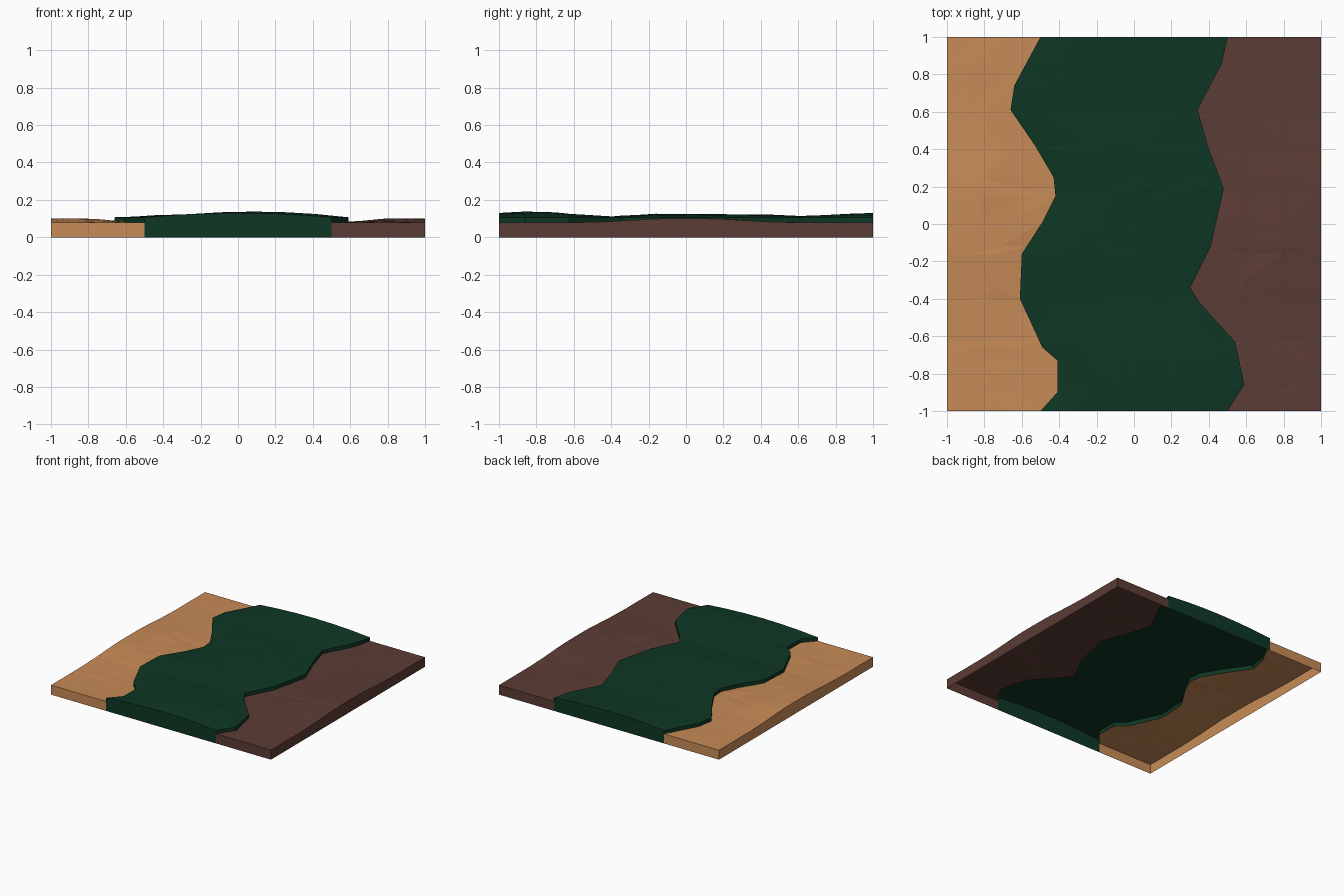
import bpy, bmesh, random

if "Cube" in bpy.data.objects:
    bpy.data.objects.remove(bpy.data.objects["Cube"])

random.seed(4)

# Wavy borders of the raised green strip, as (y, x), and its ridge height as (y, z)
LEFT = [(-1, -.5), (-.9, -.41), (-.73, -.41), (-.66, -.49), (-.4, -.61), (-.16, -.6), (.01, -.49),
        (.15, -.42), (.25, -.43), (.42, -.53), (.61, -.66), (.74, -.64), (1, -.5)]
RIGHT = [(-1, .5), (-.86, .59), (-.63, .54), (-.42, .35), (-.34, .3), (-.12, .41), (.19, .48),
         (.4, .4), (.61, .34), (.86, .47), (1, .5)]
RIDGE = [(-1, .13), (-.8, .143), (-.45, .11), (-.15, .125), (.4, .122), (.6, .112), (1, .13)]
ROWS = sorted({p[0] for p in LEFT + RIGHT})


def lerp_table(table, y):
    for (y0, v0), (y1, v1) in zip(table, table[1:]):
        if y <= y1:
            return v0 + (v1 - v0) * (y - y0) / (y1 - y0)
    return table[-1][1]


def smooth(t):
    t = min(1, max(0, t))
    return t * t * (3 - 2 * t)


def low_height(x, y):
    # flat ground with a gentle rise halfway along the outer edges
    return .078 + .022 * smooth(1.15 - abs(y) / .52) * smooth((abs(x) - .55) / .25)


def strip_height(x, y):
    a, b = lerp_table(LEFT, y), lerp_table(RIGHT, y)
    t = (x - a) / (b - a) * 2 - 1
    return .107 + (lerp_table(RIDGE, y) - .107) * (1 - t * t)


def material(name, srgb):
    m = bpy.data.materials.new(name)
    lin = [(c / 12.92 if c <= .04045 else ((c + .055) / 1.055) ** 2.4) for c in (v / 255 for v in srgb)]
    m.diffuse_color = (*lin, 1)
    m.use_nodes = True
    m.node_tree.nodes["Principled BSDF"].inputs["Base Color"].default_value = m.diffuse_color
    return m


def band(name, mat, xa, xb, height, columns, side_floor):
    """Open-bottomed slab between two borders; side_floor gives each side skirt's lower z."""
    bm = bmesh.new()
    grid = []
    for y in ROWS:
        row = []
        for i in range(columns + 1):
            t = i / columns
            x = xa(y) * (1 - t) + xb(y) * t
            z = height(x, y)
            if 0 < i < columns and abs(y) < 1:
                z += random.uniform(-.002, .002)
            row.append(bm.verts.new((x, y, z)))
        grid.append(row)
    # top surface, triangulated facets
    for r0, r1 in zip(grid, grid[1:]):
        for i in range(columns):
            a, b, c, d = r0[i], r0[i + 1], r1[i + 1], r1[i]
            tris = ((a, b, c), (a, c, d)) if random.random() < .5 else ((a, b, d), (b, c, d))
            for tri in tris:
                bm.faces.new(tri)

    # vertical walls
    def wall(line, floor):
        low = [bm.verts.new((v.co.x, v.co.y, floor(v.co.x, v.co.y))) for v in line]
        for i in range(len(line) - 1):
            bm.faces.new((line[i + 1], line[i], low[i], low[i + 1]))

    ground = lambda x, y: 0
    wall(grid[0], ground)
    wall(grid[-1][::-1], ground)
    for side, line in ((0, [r[0] for r in grid][::-1]), (1, [r[-1] for r in grid])):
        if side_floor[side]:
            wall(line, side_floor[side])
    me = bpy.data.meshes.new(name)
    bm.to_mesh(me)
    bm.free()
    me.materials.append(mat)
    bpy.context.collection.objects.link(bpy.data.objects.new(name, me))


left = lambda y: lerp_table(LEFT, y)
right = lambda y: lerp_table(RIGHT, y)
ground = lambda x, y: 0
tuck = lambda x, y: low_height(x, y) - .004

# Three bands of the terrain tile
band("sand_ground", material("sand", (199, 139, 87)), lambda y: -1, left, low_height, 3, (ground, None))
band("grass_strip", material("dark green", (14, 55, 36)), left, right, strip_height, 6, (tuck, tuck))
band("soil_ground", material("brown soil", (92, 60, 53)), right, lambda y: 1, low_height, 3, (None, ground))
